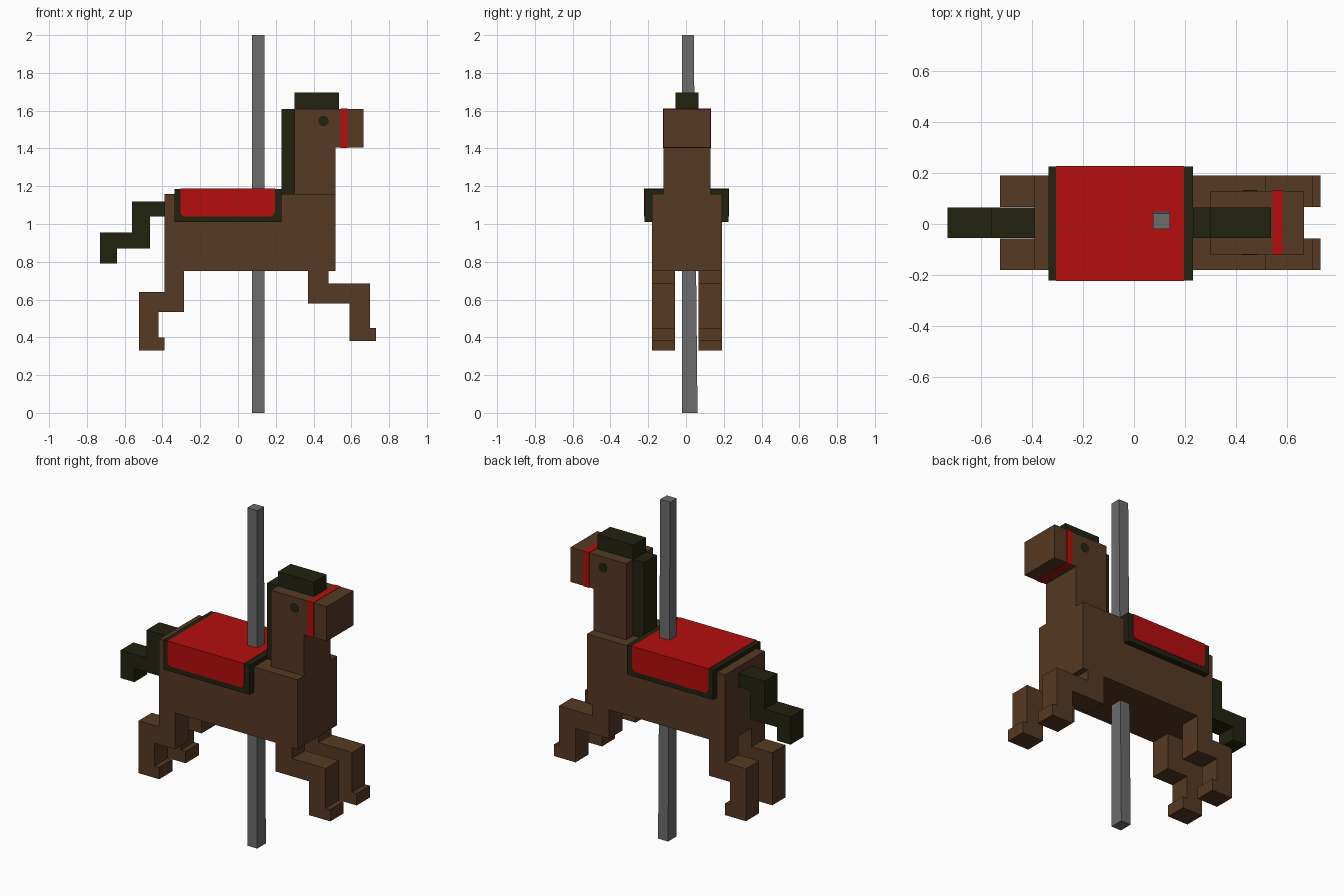
import bpy, bmesh, math

cube = bpy.data.objects.get("Cube")
if cube:
    bpy.data.objects.remove(cube, do_unlink=True)


def material(name, r, g, b):
    m = bpy.data.materials.new(name)
    m.use_nodes = True
    m.diffuse_color = (r, g, b, 1)
    m.node_tree.nodes["Principled BSDF"].inputs["Base Color"].default_value = (r, g, b, 1)
    return m


brown = material("brown", 0.093, 0.041, 0.016)
dark = material("dark_hair", 0.016, 0.016, 0.005)
red = material("red", 0.46, 0.004, 0.004)
grey = material("grey_metal", 0.15, 0.15, 0.15)
MID = 0.005  # centre plane of the animal


def prism(name, profile, y0, y1, mat):
    """Extrude a side profile (x, z) from y0 to y1."""
    bm = bmesh.new()
    face = bm.faces.new([bm.verts.new((x, y0, z)) for x, z in profile])
    out = bmesh.ops.extrude_face_region(bm, geom=[face])
    moved = [v for v in out["geom"] if isinstance(v, bmesh.types.BMVert)]
    bmesh.ops.translate(bm, verts=moved, vec=(0, y1 - y0, 0))
    bmesh.ops.recalc_face_normals(bm, faces=bm.faces)
    mesh = bpy.data.meshes.new(name)
    bm.to_mesh(mesh)
    bm.free()
    mesh.materials.append(mat)
    obj = bpy.data.objects.new(name, mesh)
    bpy.context.collection.objects.link(obj)
    return obj


def box(name, x0, x1, z0, z1, y0, y1, mat):
    return prism(name, [(x0, z0), (x1, z0), (x1, z1), (x0, z1)], y0, y1, mat)


def arc(cx, cz, r, start, end, steps):
    """Points along an arc, angles in degrees."""
    angles = [math.radians(start + (end - start) * i / steps) for i in range(steps + 1)]
    return [(cx + r * math.cos(a), cz + r * math.sin(a)) for a in angles]


# Body, then neck and head in one profile
box("body", -0.39, 0.515, 0.75, 1.16, MID - 0.185, MID + 0.185, brown)
prism("neck_and_head", [(0.30, 1.16), (0.515, 1.16), (0.515, 1.405), (0.665, 1.405),
                        (0.665, 1.61), (0.30, 1.61)], MID - 0.125, MID + 0.125, brown)

# Bridle strap around the muzzle
box("bridle_strap", 0.542, 0.58, 1.403, 1.612, MID - 0.127, MID + 0.127, red)

# Eyes
for side, s in (("right", -1), ("left", 1)):
    prism(side + "_eye", arc(0.453, 1.545, 0.028, 0, 330, 11),
          MID + s * 0.122, MID + s * 0.127, dark)

# Mane, forelock and stepped tail
box("mane", 0.23, 0.30, 1.16, 1.61, MID - 0.06, MID + 0.06, dark)
box("forelock", 0.30, 0.535, 1.61, 1.695, MID - 0.06, MID + 0.06, dark)
prism("tail", [(-0.39, 1.12), (-0.56, 1.12), (-0.56, 0.955), (-0.73, 0.955), (-0.73, 0.79),
               (-0.64, 0.79), (-0.64, 0.87), (-0.465, 0.87), (-0.465, 1.04), (-0.39, 1.04)],
      MID - 0.06, MID + 0.06, dark)

# Legs, bent in a gallop
hind = [(-0.285, 0.75), (-0.285, 0.535), (-0.42, 0.535), (-0.42, 0.40), (-0.39, 0.40),
        (-0.39, 0.33), (-0.525, 0.33), (-0.525, 0.64), (-0.39, 0.64), (-0.39, 0.75)]
fore = [(0.37, 0.75), (0.37, 0.58), (0.59, 0.58), (0.59, 0.38), (0.73, 0.38),
        (0.73, 0.45), (0.70, 0.45), (0.70, 0.685), (0.48, 0.685), (0.48, 0.75)]
for side, s in (("right", -1), ("left", 1)):
    prism(side + "_hind_leg", hind, MID + s * 0.062, MID + s * 0.185, brown)
    prism(side + "_front_leg", fore, MID + s * 0.062, MID + s * 0.185, brown)

# Saddle: dark border with a red panel over the top and sides
box("saddle_border", -0.335, 0.23, 1.01, 1.185, -0.22, 0.225, dark)
panel = arc(-0.28, 1.065, 0.025, 180, 270, 4) + arc(0.17, 1.065, 0.025, 270, 360, 4)
prism("saddle_panel", panel + [(0.195, 1.187), (-0.305, 1.187)], -0.222, 0.227, red)

# Pole, tapering slightly on one side towards the top
pole = box("pole", 0.075, 0.14, 0, 2, -0.02, 0.061, grey)
for v in pole.data.vertices:
    if v.co.z > 1 and v.co.y > 0:
        v.co.y = 0.041
